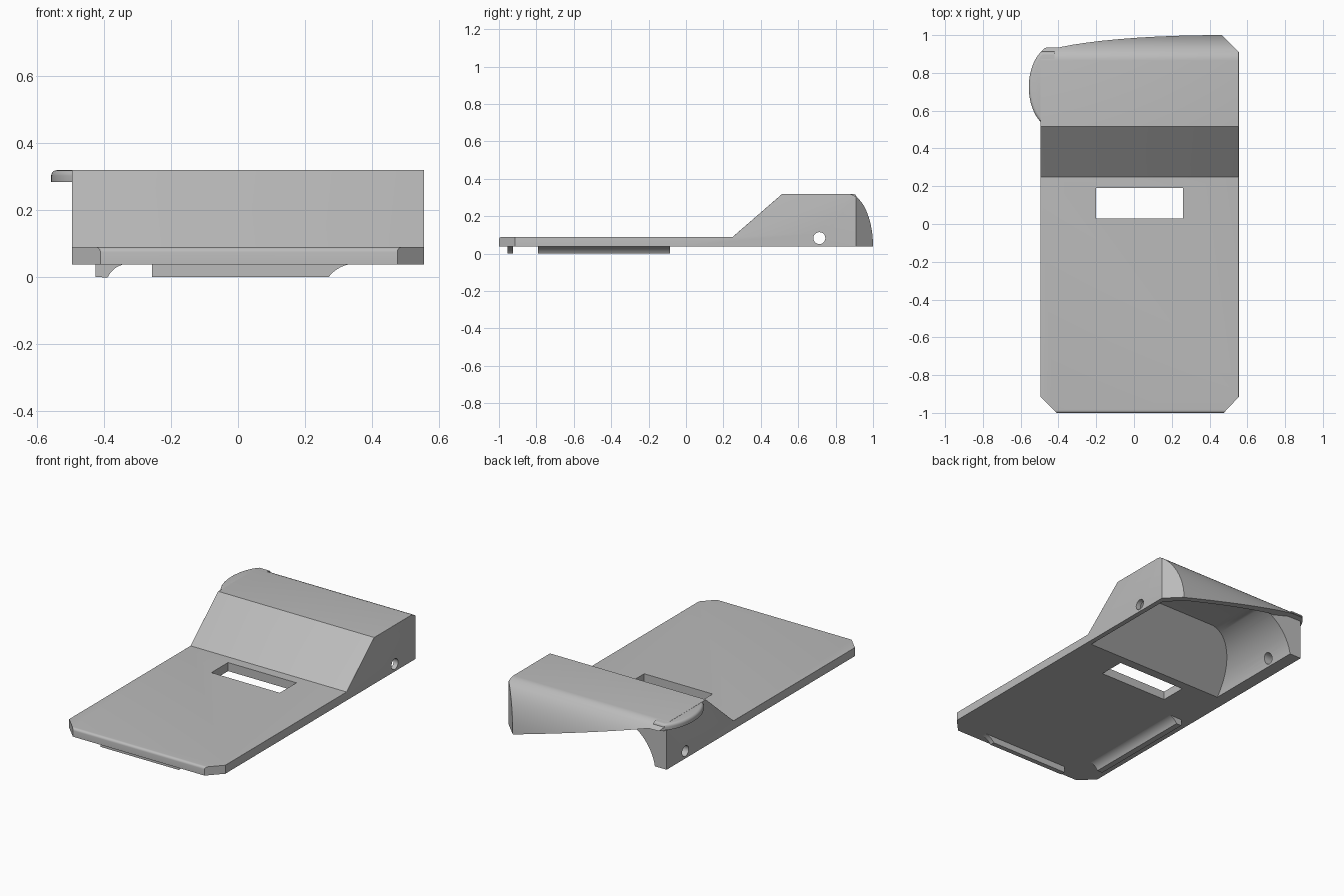
import bpy, bmesh, math

if "Cube" in bpy.data.objects:
    bpy.data.objects.remove(bpy.data.objects["Cube"], do_unlink=True)

grey = bpy.data.materials.new("plain grey")
grey.use_nodes = True
grey.diffuse_color = (0.5, 0.5, 0.5, 1)
grey.node_tree.nodes["Principled BSDF"].inputs["Base Color"].default_value = (0.5, 0.5, 0.5, 1)


def prism(name, pts, axis, a, b, round_edge=None, radius=0.02):
    """Extrude an outline along an axis, rounding the edges chosen by a rule."""
    place = {"x": lambda p, t: (t, p[0], p[1]),
             "y": lambda p, t: (p[0], t, p[1]),
             "z": lambda p, t: (p[0], p[1], t)}[axis]
    bm = bmesh.new()
    ends = [[bm.verts.new(place(p, t)) for p in pts] for t in (a, b)]
    bm.faces.new(ends[0])
    bm.faces.new(ends[1][::-1])
    for i in range(len(pts)):
        j = (i + 1) % len(pts)
        bm.faces.new((ends[0][j], ends[0][i], ends[1][i], ends[1][j]))
    bmesh.ops.recalc_face_normals(bm, faces=bm.faces)
    if round_edge:
        edges = [e for e in bm.edges if round_edge(*[v.co for v in e.verts])]
        bmesh.ops.bevel(bm, geom=edges, offset=radius, segments=4, profile=0.5,
                        affect="EDGES", clamp_overlap=True)
    mesh = bpy.data.meshes.new(name)
    bm.to_mesh(mesh)
    bm.free()
    mesh.materials.append(grey)
    obj = bpy.data.objects.new(name, mesh)
    bpy.context.collection.objects.link(obj)
    return obj


def boolean(obj, cutter, operation="DIFFERENCE"):
    mod = obj.modifiers.new("cut", "BOOLEAN")
    mod.operation, mod.solver, mod.object = operation, "EXACT", cutter
    bpy.context.view_layer.objects.active = obj
    bpy.ops.object.modifier_apply(modifier=mod.name)
    bpy.data.objects.remove(cutter, do_unlink=True)


def arc(cx, cy, rx, ry, start, end, n=14):
    angles = [math.radians(start + (end - start) * i / n) for i in range(n + 1)]
    return [(cx + rx * math.cos(t), cy + ry * math.sin(t)) for t in angles]


LEFT, RIGHT, BASE, PLATE, TOP = 0.555, -0.495, 0.038, 0.09, 0.32

# Body: flat plate, ramp and hump with a curved back
side = [(-1, BASE)] + arc(-0.985, PLATE - 0.015, 0.015, 0.015, 180, 90, 4)
side += [(0.25, PLATE), (0.515, TOP)] + arc(0.865, BASE, 0.135, TOP - BASE, 90, 0)
body = prism("body", side, "x", RIGHT, LEFT,
             lambda p, q: abs(p.x - q.x) < 1e-5 and min(p.z, q.z) > PLATE - 0.002)

# Chamfered plan corners
plan = [(RIGHT, -0.915), (RIGHT + 0.085, -1.1 + 0.1), (LEFT - 0.08, -1), (LEFT, -0.915),
        (LEFT, 0.91), (LEFT - 0.09, 1), (RIGHT + 0.09, 1), (RIGHT, 0.91)]
boolean(body, prism("plan_trim", plan, "z", -0.5, 0.5), "INTERSECT")

# Cavity under the hump, with one rounded side
hollow = [(0.19, -0.01), (0.53, 0.285), (0.83, 0.285)]
hollow += arc(0.83, BASE, 0.13, 0.247, 80, 0, 10) + [(0.96, -0.01)]
cavity = prism("cavity", hollow, "x", -0.6, 0.6)
section = arc(-0.12, -0.015, 0.301, 0.301, 180, 90, 20) + [(0.525, 0.286), (0.525, -0.015)]
boolean(cavity, prism("cavity_section", section, "y", 0, 1.2), "INTERSECT")
corner = [(-0.6, 0), (0.6, 0), (0.6, 0.8), (0.44, 0.97), (-0.6, 0.97)]
boolean(cavity, prism("cavity_corner", corner, "z", -0.3, 0.5), "INTERSECT")
boolean(body, cavity)

# Sloping opening below the back edge
opening = [(0.46, -0.1), (0.46, BASE), (-0.40, 0.28), (-0.7, 0.285), (-0.7, -0.1)]
boolean(body, prism("back_opening", opening, "y", 0.893, 1.2))

# Slot in the plate and pin hole through both walls
slot = [(-0.2, 0.03), (0.26, 0.03), (0.26, 0.19), (-0.2, 0.19)]
boolean(body, prism("slot", slot, "z", -0.2, 0.2))
boolean(body, prism("pin_hole", arc(0.713, 0.083, 0.032, 0.032, 0, 345, 23), "x", -0.8, 0.8))

# Thin curved ear on the side of the hump
ear_plan = [(-0.42, 0.53), (-0.485, 0.53)] + arc(-0.42, 0.725, 0.137, 0.22, 235, 122) + [(-0.485, 0.912), (-0.42, 0.912)]
ear = prism("side_ear", ear_plan, "z", 0.284, TOP - 0.001,
            lambda p, q: min(p.z, q.z) > 0.3 and min(p.x, q.x) < -0.43, 0.03)

# Ribs underneath, each with one hollowed end
long_rib = [(-0.425, BASE + 0.002), (-0.425, 0)] + arc(-0.325, -0.03, 0.07, 0.07, 155, 90, 8)
front_rib = [(-0.257, BASE + 0.002), (-0.257, 0)] + arc(0.35, -0.06, 0.1, 0.1, 143, 90, 8)
ribs = [prism("long_rib", long_rib, "y", -0.79, -0.085),
        prism("front_rib", front_rib, "y", -0.955, -0.925)]

bpy.ops.object.select_all(action="DESELECT")
for obj in [body, ear] + ribs:
    obj.select_set(True)
bpy.context.view_layer.objects.active = body
bpy.ops.object.shade_smooth_by_angle(angle=math.radians(30))
